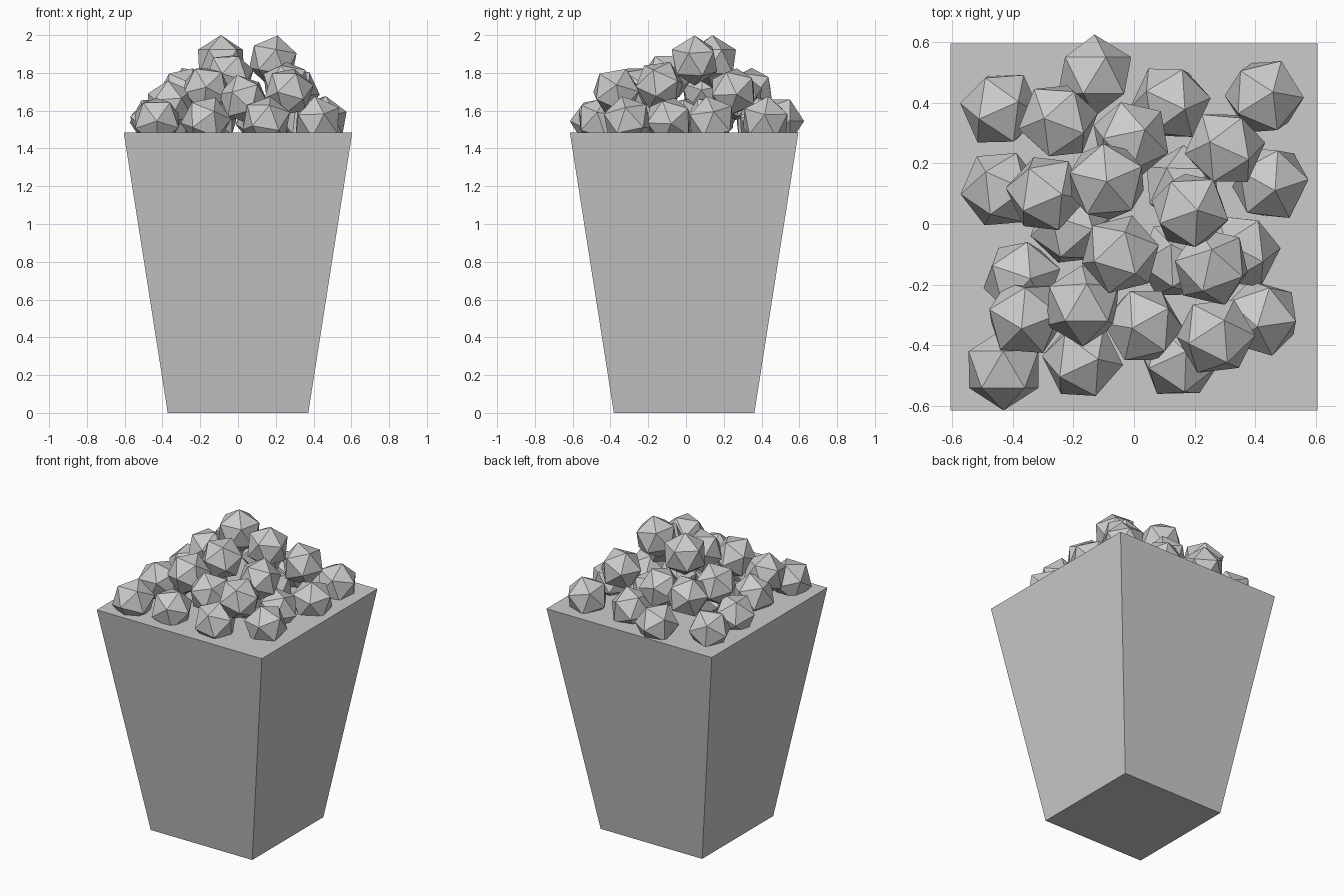
import bpy, bmesh, random
from math import pi

if "Cube" in bpy.data.objects:
    bpy.data.objects.remove(bpy.data.objects["Cube"])

random.seed(4)


def finish(bm, name):
    mesh = bpy.data.meshes.new(name)
    bm.to_mesh(mesh)
    bm.free()
    obj = bpy.data.objects.new(name, mesh)
    bpy.context.collection.objects.link(obj)
    return obj


# Tapered square bucket, closed at the top
bm = bmesh.new()
bmesh.ops.create_cube(bm, size=2)
for v in bm.verts:
    half = 0.605 if v.co.z > 0 else 0.372
    v.co = (v.co.x * half, v.co.y * half - 0.01, 1.485 if v.co.z > 0 else 0)
finish(bm, "bucket")


def kernel(name, x, y, z, rot=None, r=0.135):
    bm = bmesh.new()
    bmesh.ops.create_icosphere(bm, subdivisions=1, radius=r)
    obj = finish(bm, name)
    obj.location = (x, y, z)
    obj.rotation_euler = rot or [random.uniform(0, 2 * pi) for _ in range(3)]


# Bottom layer of popcorn, half sunk into the bucket
bottom = [(-0.44, 0.38), (0.12, 0.40), (0.43, 0.42), (-0.44, 0.115),
          (0.45, 0.135), (-0.37, -0.18), (0.35, -0.09), (-0.17, -0.45),
          (0.15, -0.45), (0.42, -0.31), (-0.21, -0.01), (0.16, 0.125),
          (0.14, -0.12)]
for x, y in bottom:
    kernel("popcorn_bottom", x, y, 1.545)
kernel("popcorn_back", -0.13, 0.49, 1.545, (-pi / 2, 0, 0))
kernel("popcorn_front_corner", -0.43, -0.48, 1.545, (pi / 2, 0.3, 0))

# Middle layer
middle = [(-0.25, 0.34, 1.70), (-0.01, 0.28, 1.67), (0.30, 0.25, 1.70),
          (-0.29, 0.10, 1.70), (-0.36, -0.31, 1.63), (-0.17, -0.27, 1.71),
          (0.03, -0.335, 1.66), (0.27, -0.37, 1.70), (0.255, -0.14, 1.735),
          (-0.045, -0.10, 1.78)]
for x, y, z in middle:
    kernel("popcorn_middle", x, y, z)

# Two kernels on top of the heap
kernel("popcorn_top_left", -0.09, 0.14, 1.86, (0, 0, 0.4), 0.14)
kernel("popcorn_top_right", 0.185, 0.045, 1.865, (0.15, 0.1, 1.0))
